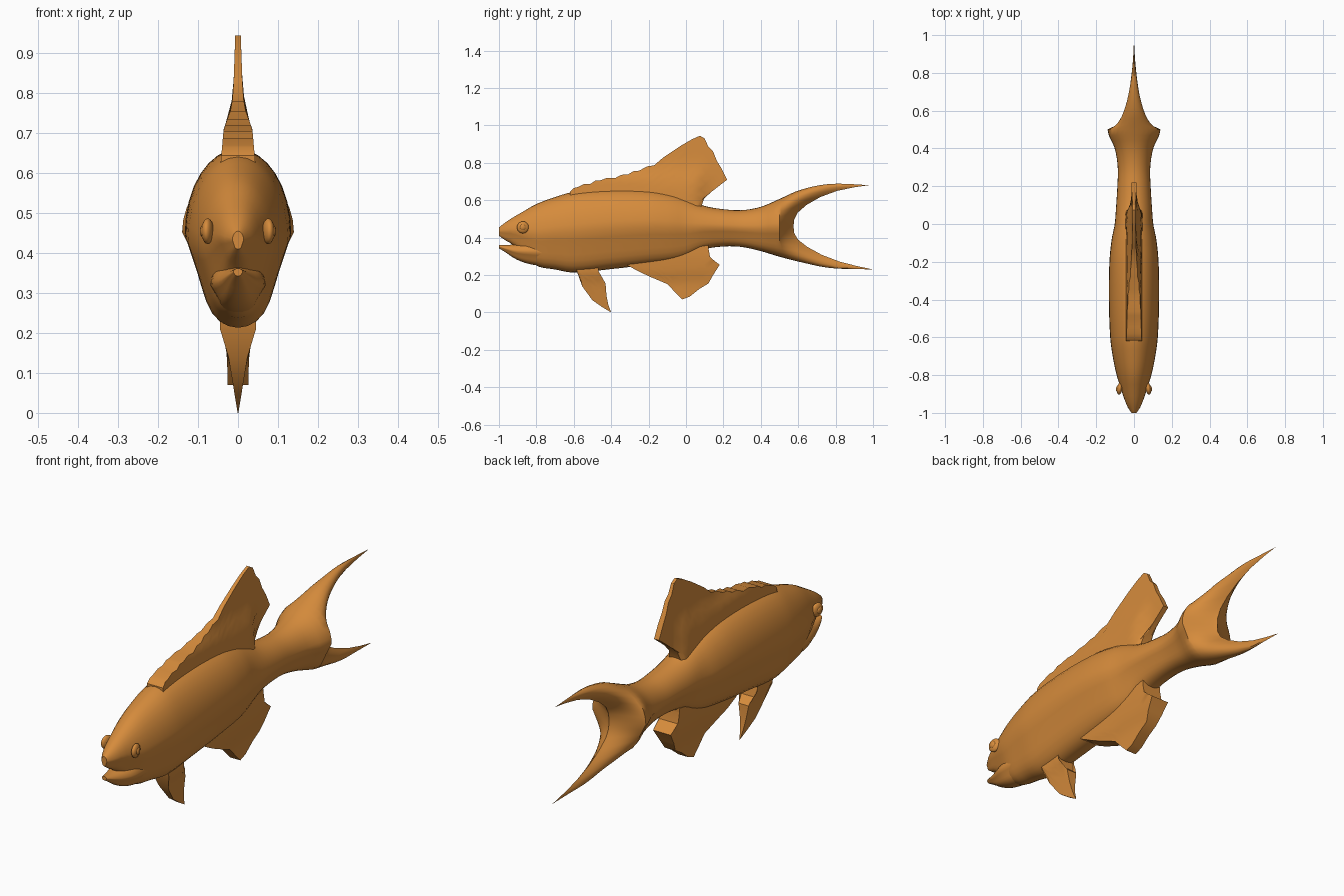
import bpy, bmesh, math

cube = bpy.data.objects.get("Cube")
if cube:
    bpy.data.objects.remove(cube, do_unlink=True)

orange = bpy.data.materials.new("warm orange")
orange.use_nodes = True
colour = (0.67, 0.26, 0.045, 1)
orange.diffuse_color = colour
orange.node_tree.nodes["Principled BSDF"].inputs["Base Color"].default_value = colour


def finish(obj, angle=40):
    obj.data.materials.clear()
    obj.data.materials.append(orange)
    bpy.ops.object.select_all(action='DESELECT')
    obj.select_set(True)
    bpy.context.view_layer.objects.active = obj
    bpy.ops.object.shade_smooth_by_angle(angle=math.radians(angle))


def loft(name, rings, angle=40):
    """Skin a list of closed rings and cap both ends."""
    bm = bmesh.new()
    rows = [[bm.verts.new(p) for p in ring] for ring in rings]
    n = len(rows[0])
    for a, b in zip(rows, rows[1:]):
        for i in range(n):
            j = (i + 1) % n
            bm.faces.new((a[i], a[j], b[j], b[i]))
    bm.faces.new(rows[0])
    bm.faces.new(rows[-1])
    bmesh.ops.remove_doubles(bm, verts=bm.verts, dist=0.0002)
    bmesh.ops.recalc_face_normals(bm, faces=bm.faces)
    mesh = bpy.data.meshes.new(name)
    bm.to_mesh(mesh)
    bm.free()
    obj = bpy.data.objects.new(name, mesh)
    bpy.context.collection.objects.link(obj)
    finish(obj, angle)


def sample(table, y, k):
    """Smooth interpolation of column k of a table keyed by its first column."""
    y = min(max(y, table[0][0]), table[-1][0])
    i = max(j for j in range(len(table) - 1) if table[j][0] <= y)

    def slope(j):
        a, b = table[max(j - 1, 0)], table[min(j + 1, len(table) - 1)]
        return (b[k] - a[k]) / (b[0] - a[0])
    p, q = table[i], table[i + 1]
    h = q[0] - p[0]
    u = (y - p[0]) / h
    return (p[k] * (2*u**3 - 3*u**2 + 1) + q[k] * (3*u**2 - 2*u**3)
            + h * slope(i) * (u**3 - 2*u**2 + u) + h * slope(i + 1) * (u**3 - u**2))


def section(i, n=32):
    """Height fraction and width fraction round the body."""
    a = 2 * math.pi * i / n
    t, x = math.cos(a), math.sin(a)
    if abs(x) < 1e-6:
        x = 0
    if t < 0:
        x *= 1 - 0.16 * math.sin(math.pi * -t)
    return t, x


def ring(table, s, y0, tail=False):
    pts = []
    for i in range(32):
        t, x = section(i)
        y, w = y0, None
        if tail:
            # the fork reaches furthest back at the top and bottom edges
            y = 0.5 + s * (0.075 + (0.405 if t > 0 else 0.425) * abs(t)**3)
            w = 0.14 * (1 - s)**1.1
        top, bottom = sample(table, y, 1), sample(table, y, 2)
        if w is None:
            w = sample(table, y, 3)
        pts.append((x * w, y, (top + bottom) / 2 + t * (top - bottom) / 2))
    return pts


# Body and forked tail: y, top, bottom, half width
body = [(-1, .455, .41, .014), (-.965, .482, .385, .036), (-.93, .505, .365, .05),
        (-.87, .54, .31, .07), (-.8, .58, .25, .092), (-.7, .617, .23, .113),
        (-.6, .645, .213, .126), (-.4, .66, .232, .133), (-.2, .655, .255, .13),
        (-.08, .635, .27, .118), (0, .61, .29, .102), (.09, .572, .335, .095),
        (.2, .552, .353, .088), (.3, .547, .35, .086), (.4, .565, .328, .102),
        (.5, .607, .298, .14), (.61, .655, .27, .1), (.77, .687, .238, .03),
        (1, .68, .23, .01)]
rings = [ring(body, 0, -1 + 1.5 * i / 50) for i in range(50)]
rings += [ring(body, i / 16, 0, True) for i in range(17)]
loft("body_and_tail", rings, 45)

# Lower jaw
jaw = [(-1, .362, .343, .012), (-.97, .36, .325, .026), (-.915, .365, .288, .046),
       (-.85, .38, .262, .066), (-.76, .39, .246, .07)]
loft("lower_jaw", [ring(jaw, 0, -1 + .24 * i / 10) for i in range(11)], 45)


def ramp(points, v):
    """Piecewise linear value with clamped ends."""
    for (a, p), (b, q) in zip(points, points[1:]):
        if v <= b:
            return p + (q - p) * max(0, (v - a) / (b - a))
    return points[-1][1]


def fin(name, start, end, edge, thickness, rows=9):
    """Fan a solid fin from a straight root out to its edge."""
    rings = []
    for i, (ey, ez) in enumerate(edge):
        f = i / (len(edge) - 1)
        by, bz = (a + (b - a) * f for a, b in zip(start, end))
        side = []
        for r in range(rows):
            k = r / (rows - 1)
            y, z = by + (ey - by) * k, bz + (ez - bz) * k
            side.append((thickness(y, z), y, z))
        rings.append(side + [(-x, y, z) for x, y, z in reversed(side)])
    loft(name, rings, 35)


# Dorsal fin with a scalloped spiny front
crest = [(-.62, .645), (-.58, .67), (-.51, .688), (-.46, .706), (-.38, .718),
         (-.31, .738), (-.25, .758), (-.17, .787)]
scallops = []
for a, b in zip(crest, crest[1:]):
    scallops += [a, ((a[0] + b[0]) / 2, (a[1] + b[1]) / 2 + .008)]
rear = [(-.17, .787), (-.12, .83), (-.03, .89), (.03, .925), (.075, .945), (.1, .93),
        (.12, .885), (.145, .86), (.165, .81), (.19, .77), (.22, .71), (.16, .665),
        (.1, .62), (.085, .575)]
dorsal_z = [(.62, .044), (.71, .036), (.76, .018), (.8, .012), (.94, .007)]
dorsal_y = [(.06, .045), (.11, .013)]
fin("dorsal_fin", (-.62, .6), (.07, .54), scallops + rear,
    lambda y, z: min(ramp(dorsal_z, z), ramp(dorsal_y, y)))

# Anal fin
fin("anal_fin", (-.33, .28), (.12, .36),
    [(-.31, .25), (-.25, .218), (-.19, .19), (-.1, .152), (-.06, .11), (-.02, .07),
     (.02, .085), (.07, .125), (.12, .155), (.145, .2), (.18, .255), (.13, .29), (.12, .34)],
    lambda y, z: ramp([(.07, .026), (.17, .028), (.21, .042), (.3, .05)], z))

# Pelvic fin
fin("pelvic_fin", (-.59, .25), (-.46, .26),
    [(-.58, .21), (-.555, .14), (-.5, .065), (-.45, .03), (-.4, 0), (-.415, .04),
     (-.425, .09), (-.43, .155), (-.465, .185), (-.475, .23)],
    lambda y, z: ramp([(0, .001), (.08, .014), (.165, .028), (.21, .045)], z))

# Eyes with raised pupils
for side, label in ((1, "left"), (-1, "right")):
    for part, x, r, depth in (("eye", .076, .032, .015), ("pupil", .087, .016, .008)):
        bpy.ops.mesh.primitive_uv_sphere_add(segments=24, ring_count=12, radius=1,
                                             location=(side * x, -.872, .455))
        obj = bpy.context.object
        obj.name = label + "_" + part
        obj.scale = (depth, r, r)
        obj.rotation_euler.z = side * .15
        finish(obj)
